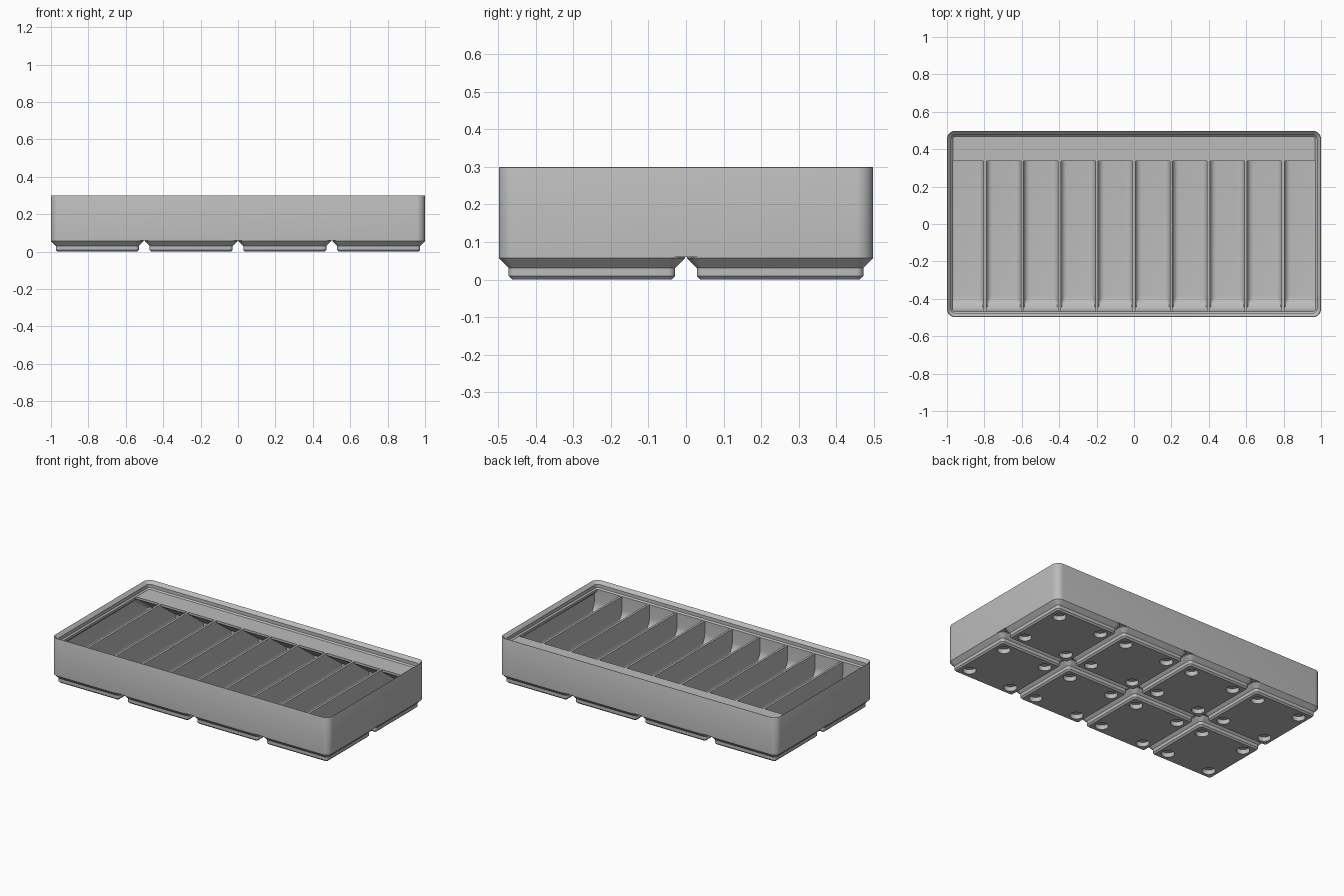
import bpy, bmesh, math

cube = bpy.data.objects.get("Cube")
if cube:
    bpy.data.objects.remove(cube, do_unlink=True)

U = 2 / 167.5          # one millimetre in model units
HX, HY = 83.75, 41.75  # half width and depth of the tray
FLOOR, DECK = 7.0, 21.0
WALL, LIP, FILLET = 0.95, 2.6, 2.8
COUNT, DIVIDER = 10, 1.2

grey = bpy.data.materials.new("plain_grey")
grey.use_nodes = True
colour = (0.5, 0.5, 0.5, 1)
grey.diffuse_color = colour
grey.node_tree.nodes["Principled BSDF"].inputs["Base Color"].default_value = colour


def loft(bm, rings):
    """Skin a stack of equal rings into a closed solid."""
    rows = [[bm.verts.new([c * U for c in p]) for p in ring] for ring in rings]
    n = len(rows[0])
    for a, b in zip(rows, rows[1:]):
        for i in range(n):
            j = (i + 1) % n
            bm.faces.new((a[i], a[j], b[j], b[i]))
    bm.faces.new(rows[0][::-1])
    bm.faces.new(rows[-1])


def rounded_ring(hx, hy, r, z, cx=0, cy=0, seg=8):
    pts = []
    for k, (sx, sy) in enumerate(((1, 1), (-1, 1), (-1, -1), (1, -1))):
        for i in range(seg + 1):
            a = math.pi / 2 * (k + i / seg)
            pts.append((cx + sx * (hx - r) + r * math.cos(a),
                        cy + sy * (hy - r) + r * math.sin(a), z))
    return pts


def make_object(name, bm):
    bmesh.ops.remove_doubles(bm, verts=bm.verts, dist=1e-5)
    bmesh.ops.recalc_face_normals(bm, faces=bm.faces)
    mesh = bpy.data.meshes.new(name)
    bm.to_mesh(mesh)
    bm.free()
    obj = bpy.data.objects.new(name, mesh)
    mesh.materials.append(grey)
    bpy.context.collection.objects.link(obj)
    return obj


def activate(obj):
    bpy.ops.object.select_all(action='DESELECT')
    obj.select_set(True)
    bpy.context.view_layer.objects.active = obj


def carve(obj, cutter):
    cutter.hide_render = True
    mod = obj.modifiers.new("carve", 'BOOLEAN')
    mod.operation, mod.solver, mod.object = 'DIFFERENCE', 'EXACT', cutter
    activate(obj)
    bpy.ops.object.modifier_apply(modifier=mod.name)
    bpy.data.objects.remove(cutter, do_unlink=True)
    bpy.ops.object.shade_smooth_by_angle(angle=math.radians(30))


# Tray block with the stepped stacking lip: (inset, height) pairs
bm = bmesh.new()
lip_profile = [(0, 5), (0, 24.8), (0.1, 25.05), (0.25, 25.13), (0.4, 25.0),
               (1.9, 23.5), (1.9, 21.7), (LIP, DECK)]
loft(bm, [rounded_ring(HX - i, HY - i, 3.75 - i, z) for i, z in lip_profile])
tray = make_object("divided_tray", bm)

# Side profile of a compartment: front scoop, floor, back fillet, label shelf
SCOOP, SHELF_Y, TOP = 7.0, 28.1, DECK + 0.01
front, back = LIP - HY, HY - WALL
quarter = [math.pi / 2 * i / 8 for i in range(9)]
shelf_drop = (back - SHELF_Y) * math.tan(math.radians(36))
profile = [(front, TOP)]
profile += [(front + SCOOP * (1 - math.cos(a)), FLOOR + SCOOP * (1 - math.sin(a)))
            for a in quarter]
profile += [(back - FILLET * (1 - math.sin(a)), FLOOR + FILLET * (1 - math.cos(a)))
            for a in quarter]
profile += [(back, DECK - 1.2 - shelf_drop), (SHELF_Y, DECK - 1.2), (SHELF_Y, TOP)]


def station(x, d, outer, top):
    """Cross-section at x; d is the fillet's inward offset there."""
    ymax = back - d if outer else back
    return [(x, min(y, ymax), min(max(z, FLOOR + d), top)) for y, z in profile]


def end_stations(edge, sign, outer):
    """Sections from the end wall inward, undercutting the lip on outer ends."""
    offsets = [FILLET * (1 - math.cos(a)) for a in quarter]
    if outer:
        offsets = sorted(offsets + [LIP - WALL])
    out = []
    for o in offsets:
        d = FILLET - math.sqrt(max(0, FILLET ** 2 - (FILLET - o) ** 2))
        under = LIP - WALL - o
        x = edge - sign * o
        if outer and under > -1e-6:
            out.append(station(x, d, True, DECK - 1.2 - under))
        if not outer or under < 1e-6:
            out.append(station(x, d, outer, TOP))
    return out


# Ten compartments, leaving dividers and the label shelf standing
bm = bmesh.new()
pitch = (2 * (HX - WALL) + DIVIDER) / COUNT
for k in range(COUNT):
    left = WALL - HX + k * pitch
    right = left + pitch - DIVIDER
    loft(bm, end_stations(left, -1, k == 0)
         + end_stations(right, 1, k == COUNT - 1)[::-1])
carve(tray, make_object("compartment_cutter", bm))

# Stepped feet on a four by two grid, with round magnet recesses
foot_profile = [(2.95, 0), (2.15, 0.8), (2.15, 2.6), (0, 4.75), (0, 5)]
feet, holes = bmesh.new(), bmesh.new()
for cx in (-63, -21, 21, 63):
    for cy in (-21, 21):
        loft(feet, [rounded_ring(20.75 - i, 20.75 - i, 3.75 - i, z, cx, cy)
                    for i, z in foot_profile])
        for sx in (-13, 13):
            for sy in (-13, 13):
                loft(holes, [rounded_ring(3.25, 3.25, 3.25, z, cx + sx, cy + sy)
                             for z in (-1, 2.4)])
carve(make_object("base_feet", feet), make_object("recess_cutter", holes))
